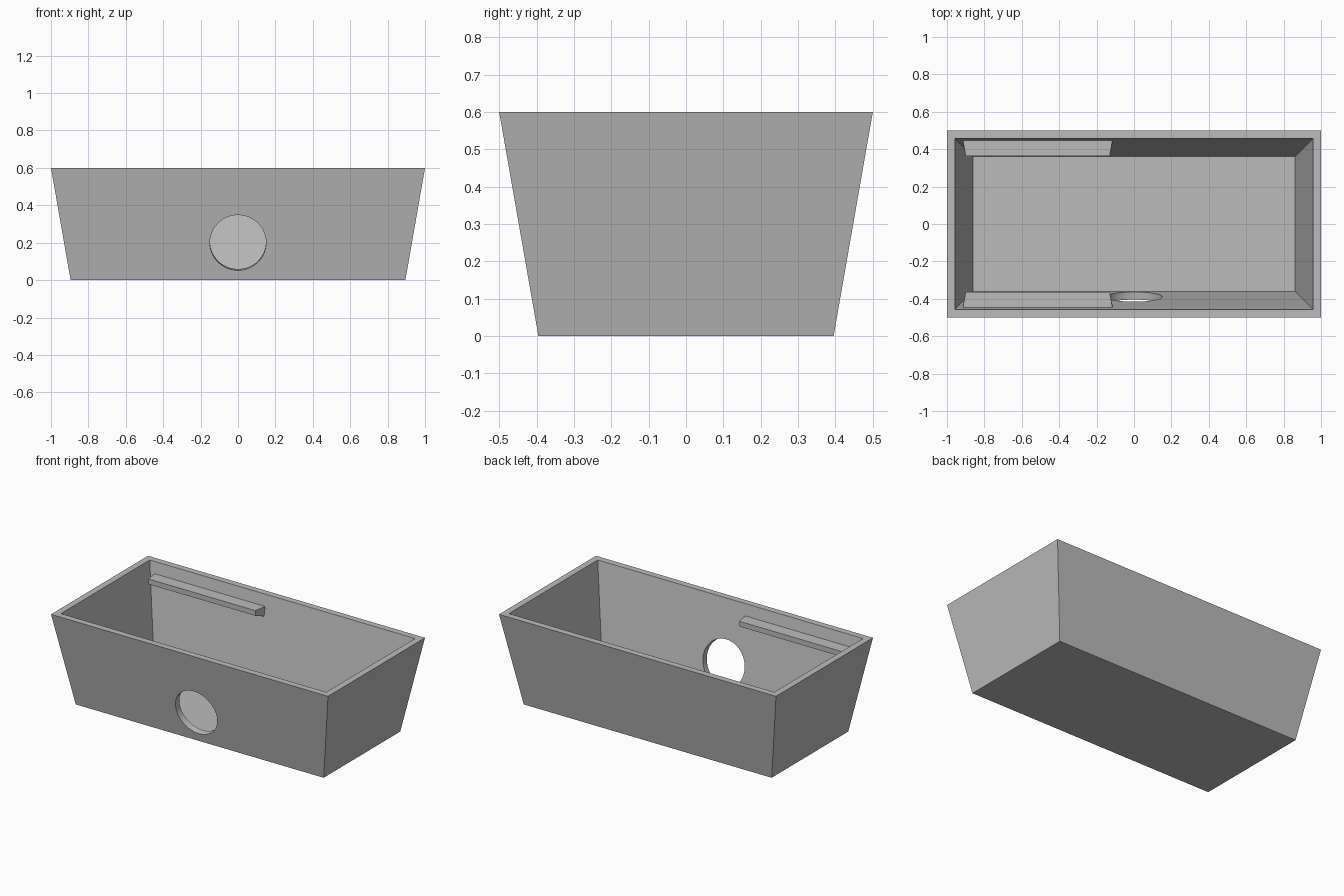
import bpy
import bmesh
from mathutils import Vector

if "Cube" in bpy.data.objects:
    bpy.data.objects.remove(bpy.data.objects["Cube"], do_unlink=True)

HEIGHT, FLOOR = 0.6, 0.04
SLOPE = 0.105 / HEIGHT  # outward lean of every wall

grey = bpy.data.materials.new("plain grey")
grey.use_nodes = True
grey.diffuse_color = (0.5, 0.5, 0.5, 1)
grey.node_tree.nodes["Principled BSDF"].inputs["Base Color"].default_value = (0.5, 0.5, 0.5, 1)


def rect(bm, x, y, z):
    """Ring of four corners centred on the z axis."""
    return [bm.verts.new((sx * x, sy * y, z)) for sx, sy in ((-1, -1), (1, -1), (1, 1), (-1, 1))]


def bridge(bm, a, b):
    for i in range(4):
        j = (i + 1) % 4
        bm.faces.new((a[i], a[j], b[j], b[i]))


def finish(bm, name):
    bmesh.ops.recalc_face_normals(bm, faces=bm.faces)
    mesh = bpy.data.meshes.new(name)
    bm.to_mesh(mesh)
    bm.free()
    mesh.materials.append(grey)
    obj = bpy.data.objects.new(name, mesh)
    bpy.context.collection.objects.link(obj)
    return obj


# Tapered open box with a thick wall and floor
bm = bmesh.new()
rings = [rect(bm, 0.895, 0.395, 0), rect(bm, 1, 0.5, HEIGHT),
         rect(bm, 0.958, 0.458, HEIGHT), rect(bm, 0.86, 0.36, FLOOR)]
for lower, upper in zip(rings, rings[1:]):
    bridge(bm, lower, upper)
bm.faces.new(rings[0])
bm.faces.new(rings[-1])
box = finish(bm, "box")

# Round hole, bored square to the leaning front wall
bpy.ops.mesh.primitive_cylinder_add(vertices=64, radius=0.15, depth=0.2,
                                    location=(0, -0.395 - 0.2 * SLOPE, 0.2))
cutter = bpy.context.object
cutter.name = "hole_cutter"
cutter.hide_render = True
cutter.rotation_euler = Vector((0, -1, -SLOPE)).to_track_quat("Z", "Y").to_euler()
cutter.data.materials.append(grey)
cut = box.modifiers.new("hole", "BOOLEAN")
cut.object = cutter
cut.operation = "DIFFERENCE"
cut.solver = "EXACT"
bpy.ops.object.select_all(action="DESELECT")
box.select_set(True)
bpy.context.view_layer.objects.active = box
bpy.ops.object.modifier_apply(modifier=cut.name)
bpy.data.objects.remove(cutter, do_unlink=True)
bpy.ops.object.shade_smooth_by_angle()

# Matching support rails with tapered ends on the two long walls
for side, name in ((1, "back_rail"), (-1, "front_rail")):
    bm = bmesh.new()
    wall, lip = [
        [bm.verts.new((x, side * y, z)) for x, y, z in
         ((x0, y0, z0), (x1, y0, z0), (x1, y1, z1), (x0, y1, z1))]
        for x0, x1, y0, z0, y1, z1 in (
            (-0.915, -0.115, 0.438, 0.465, 0.449, 0.527),
            (-0.9, -0.13, 0.364, 0.493, 0.364, 0.527))]
    bridge(bm, wall, lip)
    bm.faces.new(wall)
    bm.faces.new(lip)
    finish(bm, name)
